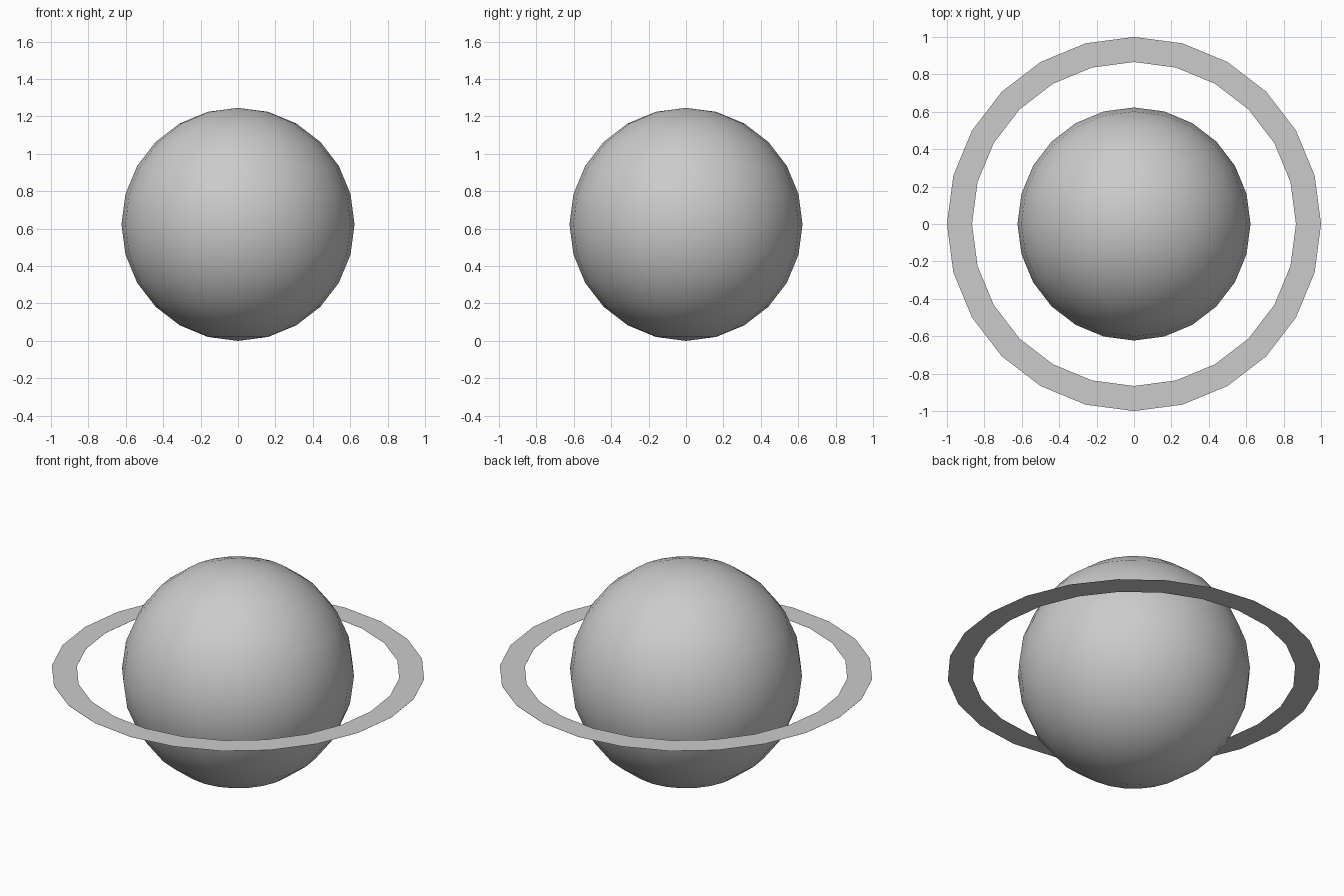
import bpy
import bmesh
from math import cos, sin, tau

if "Cube" in bpy.data.objects:
    bpy.data.objects.remove(bpy.data.objects["Cube"])

SIDES = 24
R = 0.623

# Globe: smooth low-poly sphere resting on the ground plane
bpy.ops.mesh.primitive_uv_sphere_add(segments=SIDES, ring_count=12, radius=R, location=(0, 0, R))
globe = bpy.context.object
globe.name = "planet_globe"
bpy.ops.object.shade_smooth()

# Ring: paper-thin flat band around the equator, with an upper and a lower layer
INNER, OUTER, HALF = 0.866, 1.0, 0.0003
bm = bmesh.new()
loops = []
for r, z in ((INNER, HALF), (OUTER, HALF), (OUTER, -HALF), (INNER, -HALF)):
    loops.append([bm.verts.new((r * cos(tau * i / SIDES), r * sin(tau * i / SIDES), z))
                  for i in range(SIDES)])
for a, b in ((0, 1), (1, 2), (2, 3), (3, 0)):
    for i in range(SIDES):
        j = (i + 1) % SIDES
        bm.faces.new((loops[a][i], loops[b][i], loops[b][j], loops[a][j]))
bmesh.ops.recalc_face_normals(bm, faces=bm.faces)
mesh = bpy.data.meshes.new("planet_ring")
bm.to_mesh(mesh)
bm.free()
ring = bpy.data.objects.new("planet_ring", mesh)
ring.location.z = R
bpy.context.collection.objects.link(ring)
